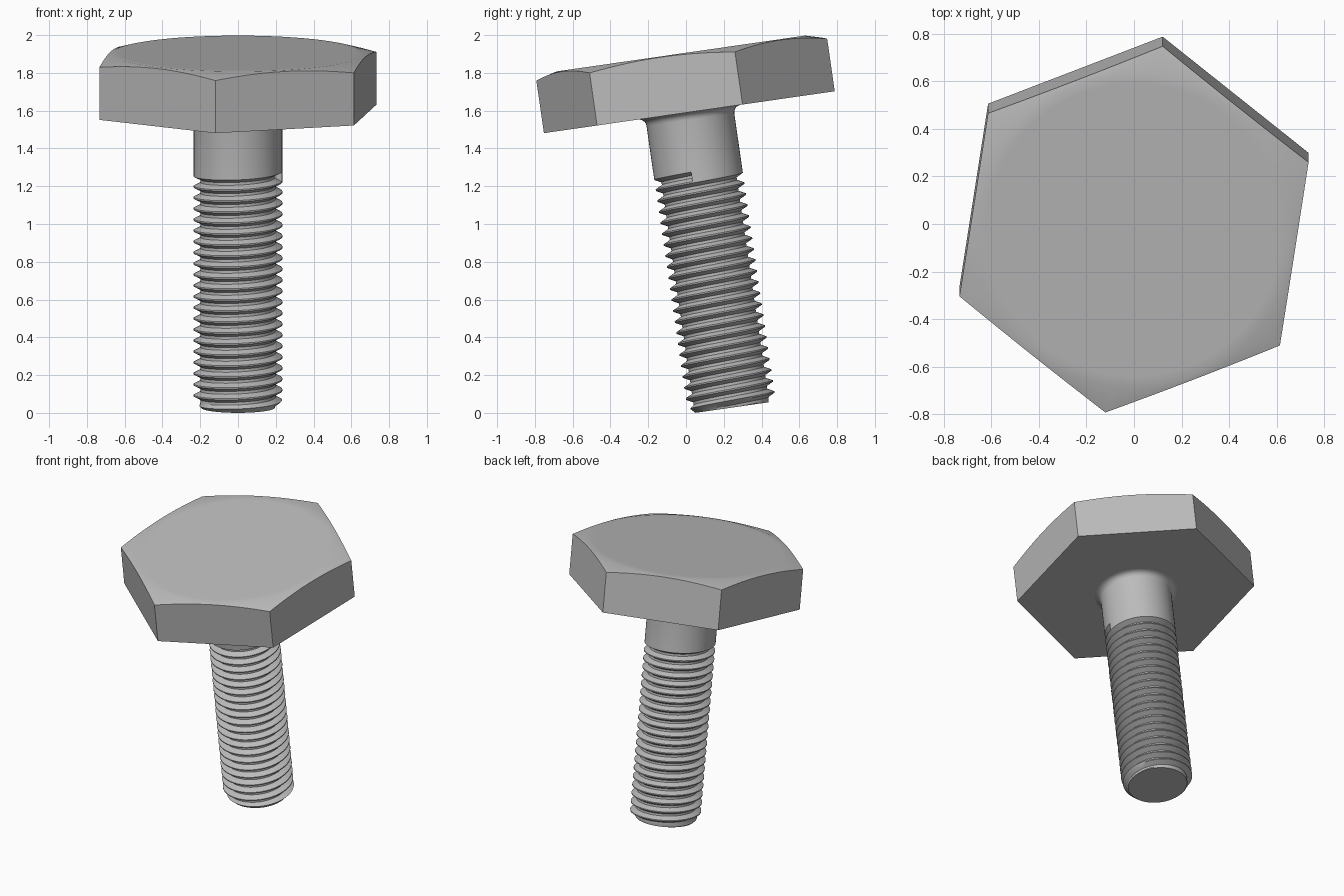
import bpy, bmesh, math
from mathutils import Matrix

cube = bpy.data.objects.get("Cube")
if cube:
    bpy.data.objects.remove(cube, do_unlink=True)

steel = bpy.data.materials.new("steel grey")
steel.use_nodes = True
grey = (0.5, 0.5, 0.5, 1)
steel.diffuse_color = grey
steel.node_tree.nodes["Principled BSDF"].inputs["Base Color"].default_value = grey

# The whole bolt leans back along its own axis
lean = (Matrix.Translation((0, 0.243, 0.028))
        @ Matrix.Rotation(math.radians(8.2), 4, 'X')
        @ Matrix.Rotation(math.radians(-8.8), 4, 'Z'))

UNDER = 1.58            # underside of the head, measured along the bolt
RADIUS = 0.235          # shank
PITCH = 0.0588


def polar(r, a, z):
    return (r * math.cos(a), r * math.sin(a), z)


def skin(bm, columns):
    """Join neighbouring columns of points with quads."""
    grid = [[bm.verts.new(p) for p in col] for col in columns]
    for a, b in zip(grid, grid[1:]):
        for i in range(len(a) - 1):
            bm.faces.new((a[i], b[i], b[i + 1], a[i + 1]))
    bmesh.ops.remove_doubles(bm, verts=bm.verts, dist=0.0002)


def finish(bm, name):
    bmesh.ops.holes_fill(bm, edges=[e for e in bm.edges if e.is_boundary], sides=0)
    bmesh.ops.recalc_face_normals(bm, faces=bm.faces)
    mesh = bpy.data.meshes.new(name)
    bm.to_mesh(mesh)
    bm.free()
    mesh.materials.append(steel)
    ob = bpy.data.objects.new(name, mesh)
    bpy.context.collection.objects.link(ob)
    ob.matrix_world = lean
    bpy.ops.object.select_all(action='DESELECT')
    ob.select_set(True)
    bpy.context.view_layer.objects.active = ob
    bpy.ops.object.shade_smooth_by_angle(angle=math.radians(30))
    return ob


# Hexagonal head with a conical chamfer cutting the corners
CORNER, FLAT_R, THICK = 0.787, 0.665, 0.314
apothem = CORNER * math.cos(math.pi / 6)
SEG = 96
columns = []
for i in range(SEG + 1):
    a = 2 * math.pi * i / SEG
    off = a % (math.pi / 3) - math.pi / 6       # angle from the middle of a side
    turn = a + math.pi / 6                      # first corner sits at 30 degrees
    edge = apothem / math.cos(off)
    drop = (edge - FLAT_R) * math.tan(math.radians(15))
    top = UNDER + THICK
    columns.append([polar(edge, turn, UNDER), polar(edge, turn, top - drop),
                    polar(FLAT_R, turn, top), polar(0.62, turn, top)])
bm = bmesh.new()
skin(bm, columns)
finish(bm, "hex_head")

# Threaded shank: a helical V profile below a plain neck with a fillet
ROOT, END_R, RUNOUT, FILLET = 0.199, 0.195, 1.21, 0.04
thread = [(0.0625, RADIUS), (0.375, ROOT), (0.625, ROOT), (0.9375, RADIUS)]
neck = [(RADIUS + FILLET * (1 - math.cos(t)), UNDER - FILLET * (1 - math.sin(t)))
        for t in [math.pi / 2 * j / 5 for j in range(6)]]
STEPS = 64
columns = []
for i in range(STEPS + 1):
    frac = i / STEPS
    a = 2 * math.pi * frac
    col = []
    for k in range(-23, 0):
        for f, r in thread:
            h = max(0, RUNOUT + (k + f + frac) * PITCH)
            col.append(polar(min(r, END_R + h), a, h))      # bottom chamfer
    col += [polar(r, a, h) for r, h in neck]
    columns.append(col)
bm = bmesh.new()
skin(bm, columns)
finish(bm, "threaded_shank")
